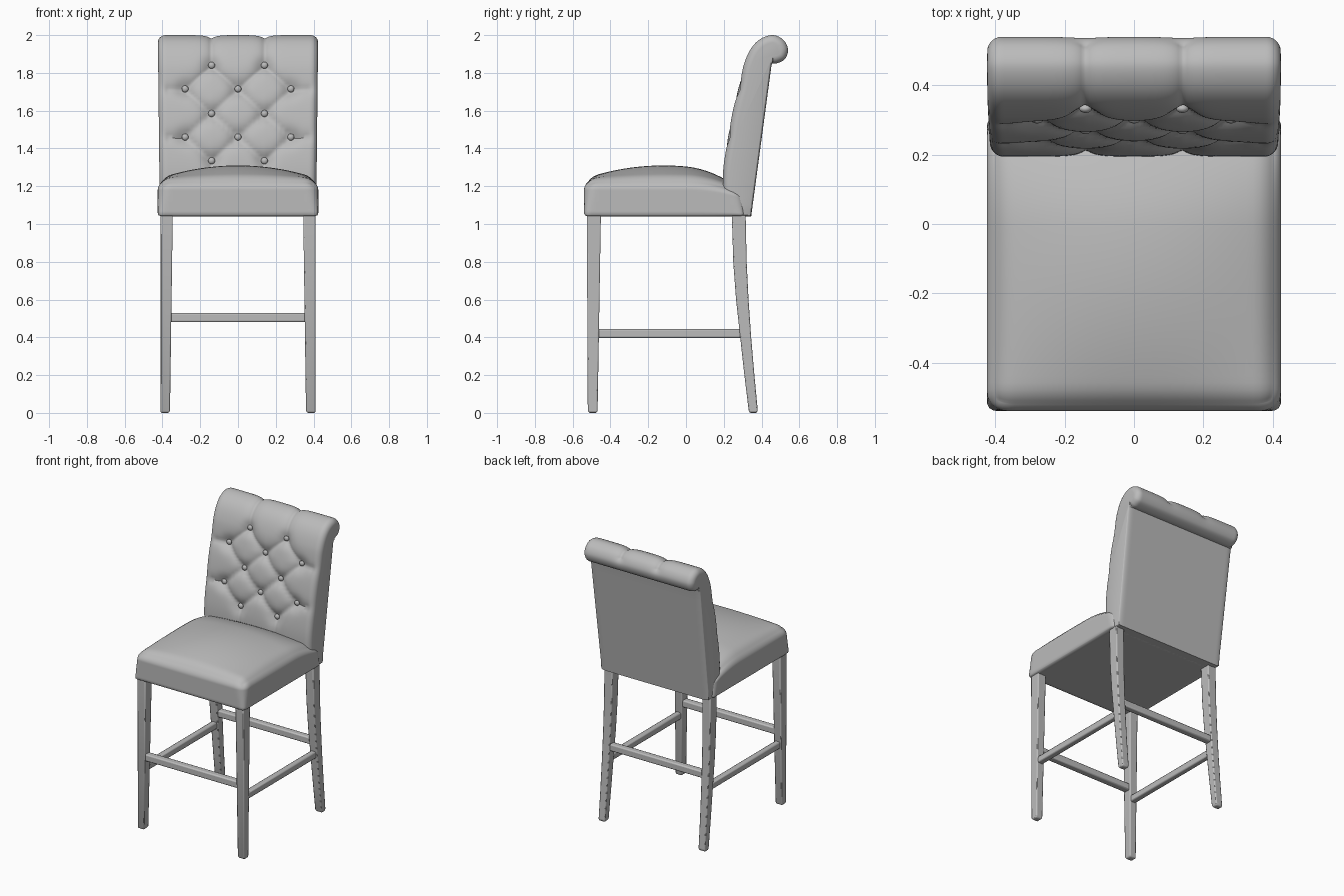
import bpy, bmesh, math
from mathutils import Vector
from mathutils.geometry import intersect_point_line

if "Cube" in bpy.data.objects:
    bpy.data.objects.remove(bpy.data.objects["Cube"])

grey = bpy.data.materials.new("light grey")
grey.diffuse_color = (0.5, 0.5, 0.5, 1)
grey.use_nodes = True
grey.node_tree.nodes["Principled BSDF"].inputs["Base Color"].default_value = grey.diffuse_color


def finish(name, bm, angle=35, bevel=0):
    bmesh.ops.recalc_face_normals(bm, faces=bm.faces)
    me = bpy.data.meshes.new(name)
    bm.to_mesh(me)
    bm.free()
    me.materials.append(grey)
    me.shade_smooth()
    me.set_sharp_from_angle(angle=math.radians(angle))
    ob = bpy.data.objects.new(name, me)
    bpy.context.collection.objects.link(ob)
    if bevel:
        m = ob.modifiers.new("bevel", 'BEVEL')
        m.width, m.segments = bevel, 2
        m.limit_method = 'ANGLE'
    return ob


def loft(name, rings, angle=35, bevel=0):
    bm = bmesh.new()
    vs = [[bm.verts.new(p) for p in r] for r in rings]
    n = len(vs[0])
    for a, b in zip(vs, vs[1:]):
        for i in range(n):
            bm.faces.new((a[i], a[(i + 1) % n], b[(i + 1) % n], b[i]))
    bm.faces.new(vs[0])
    bm.faces.new(vs[-1][::-1])
    return finish(name, bm, angle, bevel)


def spline(pts, steps):
    out = []
    for i in range(len(pts) - 1):
        p = [Vector(pts[min(max(i + k, 0), len(pts) - 1)]) for k in (-1, 0, 1, 2)]
        for s in range(steps):
            t = s / steps
            out.append(0.5 * (2 * p[1] + (p[2] - p[0]) * t
                              + (2 * p[0] - 5 * p[1] + 4 * p[2] - p[3]) * t * t
                              + (3 * p[1] - p[0] - 3 * p[2] + p[3]) * t ** 3))
    return out + [Vector(pts[-1])]


# Seat cushion: rounded box with a crowned top
bm = bmesh.new()
bmesh.ops.create_cube(bm, size=2)
bmesh.ops.subdivide_edges(bm, edges=bm.edges[:], cuts=41, use_grid_fill=True)
half = Vector((0.425, 0.425, 0.1))
for v in bm.verts:
    up = (v.co.z + 1) / 2
    r = 0.02 + 0.055 * up
    p = Vector([c * h for c, h in zip(v.co, half)])
    q = Vector([max(-h + r, min(h - r, c)) for c, h in zip(p, half)])
    d = p - q
    if d.length > 1e-6 and max(abs(c) for c in v.co) > 0.999:
        p = q + d.normalized() * r
    x, y = p.x, p.y - 0.115
    crown = 0.07 * (1 - (x / 0.425) ** 2) * max(0, 1 - ((y + 0.12) / 0.42) ** 2)
    top = crown - 0.045 * (max(0, y) / 0.25) ** 2
    v.co = (x, y, 1.14 + p.z + top * up)
finish("seat", bm, 50)

# Button layout and the creases that join the buttons
buttons = [(x, z) for z in (1.84, 1.585, 1.335) for x in (-0.14, 0.14)]
buttons += [(x, z) for z in (1.715, 1.46) for x in (-0.28, 0, 0.28)]
creases = [(a, b) for a in buttons for b in buttons
           if a < b and math.dist(a, b) < 0.22]
for x, z in buttons:
    if abs(x) > 0.2:
        creases.append(((x, z), (math.copysign(0.37, x), z)))
    elif z > 1.8:
        creases.append(((x, z), (x, 2.16)))
    elif z < 1.4:
        creases.append(((x, z), (x, 1.2)))
creases = [(Vector(a), Vector(b)) for a, b in creases]


def tuft(x, z):
    p, best = Vector((x, z)), 1.0
    for a, b in creases:
        q, t = intersect_point_line(p, a, b)
        best = min(best, (p - a.lerp(b, max(0, min(1, t)))).length)
    r = min(math.dist(p, b) for b in buttons)
    return 0.02 * math.exp(-best / 0.025) + 0.022 * math.exp(-(r / 0.045) ** 2)


# Backrest: side profile with rolled top, swept across the width
front = spline([(0.20, 1.06), (0.195, 1.25), (0.212, 1.4), (0.248, 1.6),
                (0.285, 1.75), (0.308, 1.85), (0.345, 1.93), (0.395, 1.98),
                (0.46, 2.0), (0.515, 1.975), (0.54, 1.925), (0.525, 1.875),
                (0.485, 1.852), (0.455, 1.85)], 10)
nf = len(front)
back = [Vector((0.452, 1.835)).lerp(Vector((0.345, 1.04)), i / 12) for i in range(13)]
prof = front + back + [Vector((0.21, 1.04))]
n = len(prof)
normal, unrolled = [], []
for i, p in enumerate(prof):
    t = (prof[(i + 1) % n] - prof[i - 1]).normalized()
    normal.append(Vector((t.y, -t.x)))
    if p.y < 1.85 and i < nf // 2:
        unrolled.append(p.y)
    else:
        unrolled.append(unrolled[-1] + (p - prof[i - 1]).length)
R, flat = 0.04, 0.38
arc = [math.pi / 2 * i / 7 for i in range(1, 8)]
stations = [(-flat - R * math.sin(a), R * (1 - math.cos(a))) for a in arc[::-1]]
stations += [(-flat + 2 * flat * i / 90, 0) for i in range(91)]
stations += [(flat + R * math.sin(a), R * (1 - math.cos(a))) for a in arc]
rings = []
for x, inset in stations:
    ring = []
    for i, p in enumerate(prof):
        d = inset * (1 if i < nf - 2 else 0.25)
        if i < nf:
            d += tuft(x, unrolled[i])
        q = p + normal[i] * d
        ring.append((x * (0.985 + 0.025 * (p.y - 1.04) / 0.96), q.x, q.y))
    rings.append(ring)
loft("backrest", rings, 50)

# Upholstery buttons
for x, z in buttons:
    p = min(front[:nf // 2 + 10], key=lambda f: abs(f.y - z))
    bm = bmesh.new()
    bmesh.ops.create_uvsphere(bm, u_segments=16, v_segments=10, radius=0.018)
    for v in bm.verts:
        v.co = (v.co.x + x, v.co.y * 0.7 + p.x + 0.028, v.co.z + z)
    finish("button", bm, 80)

# Legs: tapered front pair, curved back pair; each step is (z, y front, y back, x inner)
front_leg = [(0, -0.513, -0.473, 0.366), (0.012, -0.52, -0.468, 0.36), (1.08, -0.525, -0.45, 0.345)]
back_leg = [(0, 0.338, 0.374, 0.366), (0.012, 0.332, 0.38, 0.36), (0.2, 0.309, 0.362, 0.358),
            (0.4, 0.287, 0.345, 0.355), (0.6, 0.265, 0.331, 0.352),
            (0.8, 0.25, 0.321, 0.349), (1.08, 0.242, 0.315, 0.345)]
for s in (-1, 1):
    for name, path in (("front_leg", front_leg), ("back_leg", back_leg)):
        loft(name, [[(s * xi, a, z), (s * 0.41, a, z), (s * 0.41, b, z), (s * xi, b, z)]
                    for z, a, b, xi in path], 30, 0.006)


# Stretchers
def bar(name, lo, hi):
    ring = lambda z: [(lo[0], lo[1], z), (hi[0], lo[1], z), (hi[0], hi[1], z), (lo[0], hi[1], z)]
    loft(name, [ring(lo[2]), ring(hi[2])], 30, 0.008)


bar("front_stretcher", (-0.37, -0.515, 0.48), (0.37, -0.468, 0.528))
bar("back_stretcher", (-0.37, 0.285, 0.48), (0.37, 0.33, 0.528))
for s in (-1, 1):
    x = sorted((s * 0.362, s * 0.402))
    bar("side_stretcher", (x[0], -0.48, 0.397), (x[1], 0.30, 0.443))
